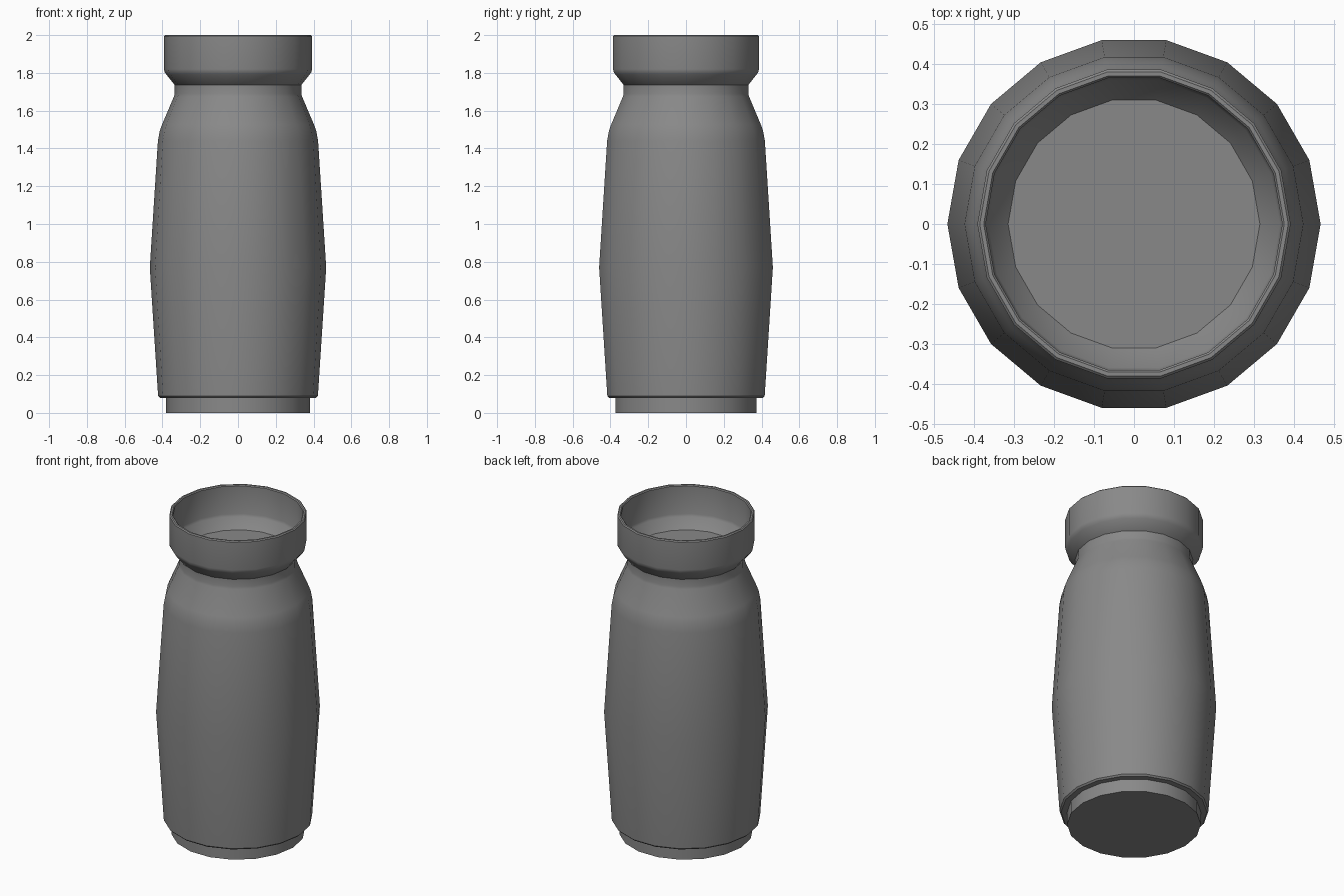
import bpy
import bmesh
from math import cos, sin, tau, radians

old = bpy.data.objects.get("Cube")
if old:
    bpy.data.objects.remove(old, do_unlink=True)

SIDES = 18

# Single flat grey
grey = bpy.data.materials.new("mid_grey")
grey.use_nodes = True
colour = (0.25, 0.25, 0.25, 1)
grey.diffuse_color = colour
grey.node_tree.nodes["Principled BSDF"].inputs["Base Color"].default_value = colour


def lathe(name, profile):
    """Spin (radius, height) points around z and cap both ends."""
    bm = bmesh.new()
    rings = [[bm.verts.new((r * cos(tau * i / SIDES), r * sin(tau * i / SIDES), z))
              for i in range(SIDES)] for r, z in profile]
    for low, high in zip(rings, rings[1:]):
        for i in range(SIDES):
            j = (i + 1) % SIDES
            bm.faces.new((low[i], low[j], high[j], high[i]))
    bm.faces.new(rings[0][::-1])
    bm.faces.new(rings[-1])
    mesh = bpy.data.meshes.new(name)
    bm.to_mesh(mesh)
    bm.free()
    mesh.materials.append(grey)
    obj = bpy.data.objects.new(name, mesh)
    bpy.context.collection.objects.link(obj)
    bpy.ops.object.select_all(action="DESELECT")
    obj.select_set(True)
    bpy.context.view_layer.objects.active = obj
    bpy.ops.object.shade_smooth_by_angle(angle=radians(35))
    return obj


# Recessed foot
lathe("foot", [(0.38, 0), (0.38, 0.09)])

# Swelling body with shoulder and short neck
lathe("body", [(0.414, 0.08), (0.423, 0.089), (0.467, 0.77), (0.424, 1.44),
               (0.414, 1.495), (0.402, 1.527), (0.339, 1.675),
               (0.335, 1.69), (0.335, 1.736)])

# Flared cup lip, hollow inside
lathe("cup_lip", [(0.328, 1.733), (0.335, 1.736), (0.38, 1.792), (0.389, 1.805),
                  (0.392, 1.82), (0.392, 1.994), (0.386, 2), (0.376, 2),
                  (0.371, 1.994), (0.371, 1.82), (0.365, 1.805), (0.315, 1.745)])
